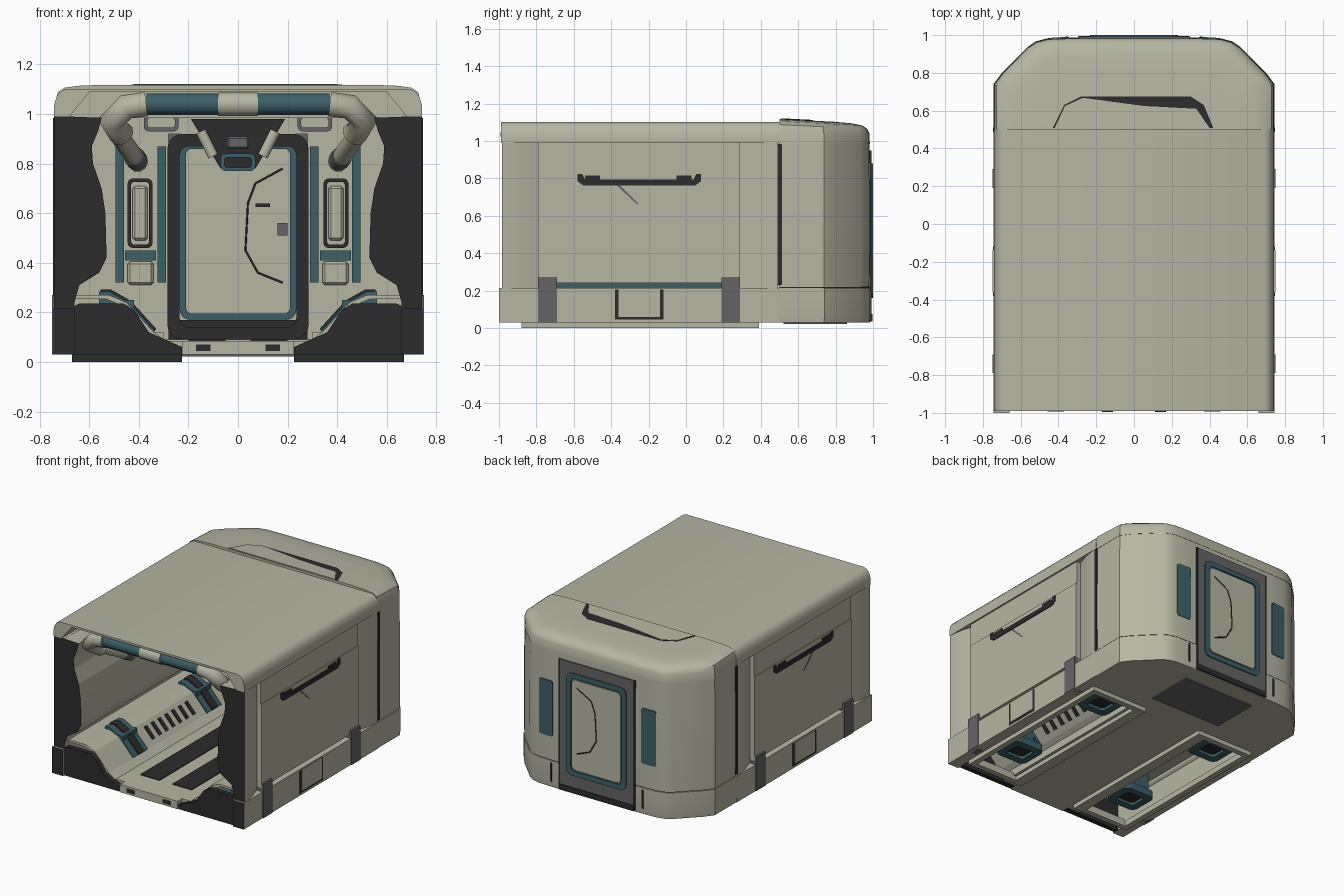
import bpy, bmesh, math

cube = bpy.data.objects.get("Cube")
if cube:
    bpy.data.objects.remove(cube)


def material(name, rgb):
    m = bpy.data.materials.new(name)
    m.use_nodes = True
    m.diffuse_color = (*rgb, 1)
    m.node_tree.nodes["Principled BSDF"].inputs["Base Color"].default_value = (*rgb, 1)
    return m


BEIGE = material("beige_shell", (0.47, 0.47, 0.37))
DARK = material("charcoal", (0.025, 0.025, 0.026))
TEAL = material("teal_trim", (0.045, 0.115, 0.135))
GREY = material("grey_metal", (0.13, 0.13, 0.135))
smooth = []


def loft(name, rings, mat, loop=False, mirror=False, front=None, soft=False):
    """Skin a stack of closed rings; loop joins last to first, otherwise ends are capped."""
    bm = bmesh.new()
    rows = [[bm.verts.new(p) for p in r] for r in rings]
    n = len(rows[0])
    for a, b in zip(rows, rows[1:] + rows[:1] if loop else rows[1:]):
        for i in range(n):
            j = (i + 1) % n
            bm.faces.new((a[i], a[j], b[j], b[i]))
    if not loop:
        bm.faces.new(rows[0][::-1])
        bm.faces.new(rows[-1])
    bmesh.ops.recalc_face_normals(bm, faces=bm.faces[:])
    if front:
        for f in bm.faces:
            f.material_index = int(f.normal.y < -0.9)
    me = bpy.data.meshes.new(name)
    bm.to_mesh(me)
    bm.free()
    me.materials.append(mat)
    if front:
        me.materials.append(front)
    ob = bpy.data.objects.new(name, me)
    bpy.context.collection.objects.link(ob)
    if mirror:
        ob.modifiers.new("Mirror", 'MIRROR')
    if soft:
        smooth.append(ob)
    return ob


def prism(name, pts, axis, a, b, mat, **kw):
    place = {'x': lambda p, t: (t, p[0], p[1]),
             'y': lambda p, t: (p[0], t, p[1]),
             'z': lambda p, t: (p[0], p[1], t)}[axis]
    return loft(name, [[place(p, t) for p in pts] for t in (a, b)], mat, **kw)


def box(name, x, y, z, mat, bevel=0, **kw):
    pts = [(x[0], z[0]), (x[1], z[0]), (x[1], z[1]), (x[0], z[1])]
    ob = prism(name, pts, 'y', y[0], y[1], mat, **kw)
    if bevel:
        ob.modifiers.new("Bevel", 'BEVEL').width = bevel
    return ob


def rounded(x0, x1, z0, z1, r):
    pts = []
    for k, (cx, cz) in enumerate([(x1 - r, z1 - r), (x0 + r, z1 - r), (x0 + r, z0 + r), (x1 - r, z0 + r)]):
        for i in range(5):
            t = math.radians(90 * k + 22.5 * i)
            pts.append((cx + r * math.cos(t), cz + r * math.sin(t)))
    return pts


def frame(name, x, y, z, width, r, mat, plane='y', **kw):
    """Rounded rectangular ring, standing (plane y) or lying (plane z)."""
    out = rounded(*x, *z, r)
    inn = rounded(x[0] + width, x[1] - width, z[0] + width, z[1] - width, r * 0.6)
    put = (lambda p, t: (p[0], t, p[1])) if plane == 'y' else (lambda p, t: (p[0], p[1], t))
    rings = [[put(p, t) for p in s] for s, t in ((out, y[0]), (out, y[1]), (inn, y[1]), (inn, y[0]))]
    return loft(name, rings, mat, loop=True, **kw)


def tube(name, pts, r, mat):
    cu = bpy.data.curves.new(name, 'CURVE')
    cu.dimensions = '3D'
    cu.bevel_depth, cu.bevel_resolution, cu.use_fill_caps = r, 3, True
    sp = cu.splines.new('POLY')
    sp.points.add(len(pts) - 1)
    for q, p in zip(sp.points, pts):
        q.co = (*p, 1)
    cu.materials.append(mat)
    ob = bpy.data.objects.new(name, cu)
    bpy.context.collection.objects.link(ob)


# Roof over the main bay
arch = [(0.742, 0.99), (0.742, 1.035), (0.732, 1.07), (0.715, 1.092), (0.69, 1.102)]
under = [(0.60, 1.088), (0.68, 0.99)]
roof = [(-x, z) for x, z in arch] + arch[::-1] + under[::-1] + [(-x, z) for x, z in under]
prism("roof", roof, 'y', -0.99, 0.5, BEIGE, soft=True)

# Side walls with dark cut ends
wall = [(0.69, 0.21), (0.69, 0.99), (0.55, 0.985), (0.565, 0.93), (0.59, 0.87), (0.585, 0.80), (0.55, 0.70),
        (0.535, 0.60), (0.53, 0.42), (0.56, 0.36), (0.64, 0.31), (0.66, 0.24)]
prism("side_wall", wall, 'y', -0.985, 0.5, BEIGE, mirror=True, front=DARK)
column = [(0.66, -0.985), (0.742, -0.985), (0.738, -0.94), (0.728, -0.88), (0.708, -0.82), (0.70, -0.79), (0.66, -0.79)]
prism("front_column", column, 'z', 0.21, 0.99, BEIGE, mirror=True, front=DARK, soft=True)
prism("rear_column", [(x, -0.516 - y * 1.02) for x, y in column], 'z', 0.21, 0.99, BEIGE, mirror=True, soft=True)
box("upper_side_panel", (0.68, 0.73), (-0.79, 0.29), (0.82, 0.99), BEIGE, mirror=True)
box("lower_side_panel", (0.68, 0.736), (-0.79, 0.29), (0.24, 0.828), BEIGE, mirror=True)
grip = [(-0.58, 0.825), (-0.58, 0.785), (-0.55, 0.763), (0.05, 0.763), (0.08, 0.785), (0.08, 0.825),
        (0.055, 0.825), (0.04, 0.795), (-0.54, 0.795), (-0.555, 0.825)]
prism("side_grip", grip, 'x', 0.72, 0.742, DARK, mirror=True)
for y in (-0.51, -0.02):
    box("grip_stop", (0.72, 0.741), (y - 0.03, y + 0.05), (0.79, 0.815), DARK, mirror=True)
prism("panel_scratch_line", [(-0.37, 0.763), (-0.26, 0.66), (-0.255, 0.667), (-0.355, 0.765)], 'x', 0.72, 0.738, GREY, mirror=True)
box("joint_gap", (0.70, 0.747), (0.488, 0.512), (0.23, 0.985), DARK, mirror=True)

# Side skirts, clips and step pockets
box("side_skirt", (0.66, 0.745), (-1.0, 0.5), (0.03, 0.215), BEIGE, mirror=True, front=DARK)
box("teal_sill", (0.68, 0.705), (-0.69, 0.19), (0.21, 0.242), TEAL, mirror=True)
for y in (-0.79, 0.19):
    box("skirt_clip", (0.68, 0.75), (y, y + 0.10), (0.03, 0.27), GREY, mirror=True)
box("step_pocket_rim", (0.70, 0.747), (-0.38, -0.12), (0.045, 0.205), DARK, mirror=True)
box("step_pocket", (0.70, 0.75), (-0.362, -0.138), (0.06, 0.208), BEIGE, mirror=True)


# Rear section: chamfered plan, hollow between floor and cap
PLAN = [(0.745, 0.5), (0.745, 0.74), (0.70, 0.80), (0.56, 0.94), (0.52, 0.967), (0.46, 0.983), (0.35, 0.987)]


def plan(inset):
    side = [(x * (1 - inset / 0.745), 0.5 + (y - 0.5) * (1 - inset / 0.487)) for x, y in PLAN]
    return side + [(-x, y) for x, y in side[::-1]]


def hollow(inset):
    return plan(inset) + plan(inset + 0.05)[::-1]


def levels(shape, steps):
    return [[(x, y, z) for x, y in shape(i)] for z, i in steps]


loft("rear_skirt", levels(hollow, [(0.03, 0.004), (0.06, 0), (0.215, 0)]), BEIGE, soft=True)
loft("rear_seam", levels(hollow, [(0.213, 0.008), (0.222, 0.008)]), DARK)
loft("rear_body", levels(hollow, [(0.22, 0.004), (0.4, 0.002), (0.7, 0.002), (0.99, 0.006)]), BEIGE, soft=True)
loft("rear_floor", levels(plan, [(0.03, 0.03), (0.09, 0.03)]), BEIGE)


def top_z(y):
    return 1.118 - 0.05 * (y - 0.5)


cap = levels(plan, [(0.985, 0.004), (1.04, 0.006)])
for drop, inset in ((0.03, 0.018), (0.012, 0.045), (0.004, 0.1), (0, 0.2)):
    cap.append([(x, y, top_z(y) - drop) for x, y in plan(inset)])
loft("rear_cap", cap, BEIGE, soft=True)

# Roof grab handle
scoop = [(-0.43, 0.508), (-0.37, 0.63), (-0.28, 0.675), (0.30, 0.675), (0.37, 0.63), (0.42, 0.508)]


def on_cap(name, pts, lift, mat):
    loft(name, [[(x, y, top_z(y) + h) for x, y in pts] for h in (-0.01, lift)], mat)


on_cap("roof_grab_rim", scoop, 0.002, DARK)
on_cap("roof_grab_plate", [(-0.42, 0.508), (-0.365, 0.625), (-0.27, 0.668), (0.05, 0.625), (0.33, 0.61), (0.40, 0.508)], 0.004, BEIGE)

# Rear door and side windows
box("door_surround", (-0.29, 0.29), (0.93, 0.992), (0.04, 0.95), GREY)
frame("door_teal_frame", (-0.232, 0.232), (0.98, 1.0), (0.16, 0.88), 0.035, 0.045, TEAL)
prism("door_panel", rounded(-0.19, 0.19, 0.205, 0.835, 0.035), 'y', 0.98, 0.997, BEIGE)
box("door_side_gap", (0.285, 0.297), (0.95, 0.993), (0.04, 0.95), DARK, mirror=True)
box("door_sill", (-0.29, 0.29), (0.95, 0.996), (0.035, 0.075), DARK)
pane = rounded(0.345, 0.455, 0.385, 0.775, 0.015)
loft("rear_window", [[(x, 1.012 - 0.06 * x - t, z) for x, z in pane] for t in (0, 0.02)], TEAL, mirror=True)
pull = [(0.16, 0.78), (0.05, 0.72), (0.02, 0.64), (0.01, 0.45), (0.06, 0.36), (0.16, 0.32)]
tube("outer_door_pull", [(x - 0.01, 0.995, z) for x, z in pull], 0.005, DARK)
box("rear_latch", (0.35, 0.362), (0.96, 0.993), (0.07, 0.2), DARK, mirror=True)

# Interior bulkhead and inside of the door
box("bulkhead", (0.28, 0.70), (0.62, 0.66), (0.08, 1.0), BEIGE, mirror=True)
box("bulkhead_header", (-0.28, 0.28), (0.62, 0.66), (0.92, 1.0), BEIGE)
frame("doorway_cushion", (-0.285, 0.285), (0.58, 0.70), (0.09, 0.92), 0.05, 0.06, DARK, soft=True)
box("lower_cushion", (-0.28, 0.28), (0.6, 0.66), (0.09, 0.17), DARK)
frame("inner_teal_frame", (-0.235, 0.235), (0.66, 0.72), (0.17, 0.885), 0.025, 0.04, TEAL)
prism("inner_door_panel", rounded(-0.235, 0.235, 0.13, 0.90, 0.03), 'y', 0.90, 0.93, BEIGE)
tube("inner_door_pull", [(x + 0.02, 0.895, z) for x, z in pull], 0.004, DARK)
box("inner_door_lock", (0.16, 0.2), (0.88, 0.905), (0.51, 0.56), GREY)
box("inner_door_catch", (0.07, 0.13), (0.88, 0.905), (0.625, 0.64), DARK)
for x in (0.29, 0.46):
    box("bulkhead_teal_strip", (x, x + 0.035), (0.605, 0.63), (0.32, 0.87), TEAL, mirror=True)
frame("bulkhead_handle_rim", (0.345, 0.445), (0.595, 0.63), (0.46, 0.74), 0.014, 0.02, DARK, mirror=True)
box("bulkhead_handle", (0.365, 0.425), (0.59, 0.63), (0.49, 0.71), BEIGE, bevel=0.01, mirror=True)
box("bulkhead_vent", (0.33, 0.455), (0.60, 0.63), (0.41, 0.45), TEAL, mirror=True)
box("bulkhead_locker", (0.34, 0.445), (0.59, 0.63), (0.31, 0.405), BEIGE, bevel=0.01, mirror=True)
frame("ceiling_lamp", (0.24, 0.38), (0.55, 0.63), (0.93, 1.0), 0.015, 0.02, GREY, mirror=True)

# Floor, threshold and underside
box("floor", (-0.32, 0.32), (-0.94, 0.6), (0.03, 0.085), BEIGE)
box("threshold", (-0.223, 0.223), (-0.99, -0.94), (0.03, 0.085), BEIGE)
box("floor_strip", (0.05, 0.2), (-0.8, 0.5), (0.08, 0.09), DARK, mirror=True)
box("threshold_slot", (0.11, 0.17), (-0.996, -0.98), (0.045, 0.07), DARK, mirror=True)
box("inner_rail", (0.225, 0.30), (-0.88, 0.39), (0.0, 0.04), BEIGE, mirror=True, front=DARK)
box("outer_rail", (0.63, 0.67), (-0.88, 0.39), (0.0, 0.04), BEIGE, mirror=True, front=DARK)
for y in (-0.88, 0.35):
    box("cross_rail", (0.30, 0.63), (y, y + 0.04), (0.0, 0.05), BEIGE, mirror=True, front=DARK)
box("rear_belly_plate", (-0.28, 0.28), (0.52, 0.86), (0.022, 0.04), GREY)

# Benches: bent sheets open below, with end caps, clamps and louvres
bench = [(0.29, 0.085), (0.34, 0.12), (0.45, 0.24), (0.52, 0.27), (0.68, 0.27)]
sheet = bench + [(x + 0.012, z - 0.016) for x, z in bench[::-1]]
prism("bench", sheet, 'y', -0.95, 0.62, BEIGE, mirror=True)
box("bench_rear_end", (0.30, 0.68), (0.39, 0.5), (0.03, 0.12), BEIGE, mirror=True)
end = [(0.225, 0.03), (0.67, 0.03), (0.67, 0.22), (0.64, 0.235), (0.46, 0.235), (0.42, 0.21), (0.36, 0.12), (0.225, 0.06)]
prism("bench_end", end, 'y', -0.985, -0.95, DARK, mirror=True)
slope = [(0.335, 0.125), (0.44, 0.24), (0.52, 0.285), (0.56, 0.285), (0.56, 0.25), (0.36, 0.10)]
for y in (-0.68, 0.14):
    prism("bench_clamp", slope, 'y', y, y + 0.16, TEAL, mirror=True)
    prism("clamp_pad", [(x - 0.006, z + 0.008) for x, z in slope], 'y', y + 0.05, y + 0.11, DARK, mirror=True)
    frame("belly_teal_ring", (0.35, 0.59), (0.04, 0.09), (y - 0.03, y + 0.19), 0.05, 0.04, TEAL, plane='z', mirror=True)
    box("belly_socket", (0.39, 0.55), (y + 0.01, y + 0.15), (0.06, 0.09), DARK, mirror=True)
    box("belly_mount", (0.42, 0.56), (y, y + 0.16), (0.09, 0.25), TEAL, mirror=True)
for i in range(7):
    y = -0.43 + 0.075 * i
    prism("bench_louvre", [(0.36, 0.15), (0.425, 0.222), (0.45, 0.21), (0.385, 0.13)], 'y', y, y + 0.03, DARK, mirror=True)

# Overhead tube frame and centre unit
tube("beam_centre", [(-0.08, -0.94, 1.04), (0.08, -0.94, 1.04)], 0.05, BEIGE)
for s in (1, -1):
    tube("beam_sleeve", [(s * 0.08, -0.94, 1.04), (s * 0.37, -0.94, 1.04)], 0.045, TEAL)
    tube("beam_elbow", [(s * 0.37, -0.94, 1.04), (s * 0.45, -0.94, 1.03), (s * 0.51, -0.92, 0.97), (s * 0.47, -0.84, 0.92)], 0.052, BEIGE)
    tube("beam_leg", [(s * 0.49, -0.85, 0.93), (s * 0.40, -0.6, 0.80)], 0.038, BEIGE)
    tube("leg_collar", [(s * 0.42, -0.66, 0.83), (s * 0.405, -0.61, 0.81)], 0.043, GREY)
    tube("unit_strut", [(s * 0.15, 0.45, 0.93), (s * 0.10, 0.45, 0.83)], 0.022, BEIGE)
prism("overhead_unit", [(-0.19, 0.98), (-0.07, 0.78), (0.07, 0.78), (0.19, 0.98)], 'y', 0.46, 0.62, DARK)
frame("unit_teal_rim", (-0.07, 0.07), (0.42, 0.47), (0.77, 0.84), 0.015, 0.02, TEAL)
box("unit_lens", (-0.045, 0.045), (0.42, 0.47), (0.86, 0.91), GREY, bevel=0.008)

# Smooth shading on curved parts
bpy.ops.object.select_all(action='DESELECT')
for ob in smooth:
    ob.select_set(True)
bpy.context.view_layer.objects.active = smooth[0]
bpy.ops.object.shade_smooth_by_angle(angle=math.radians(35))
